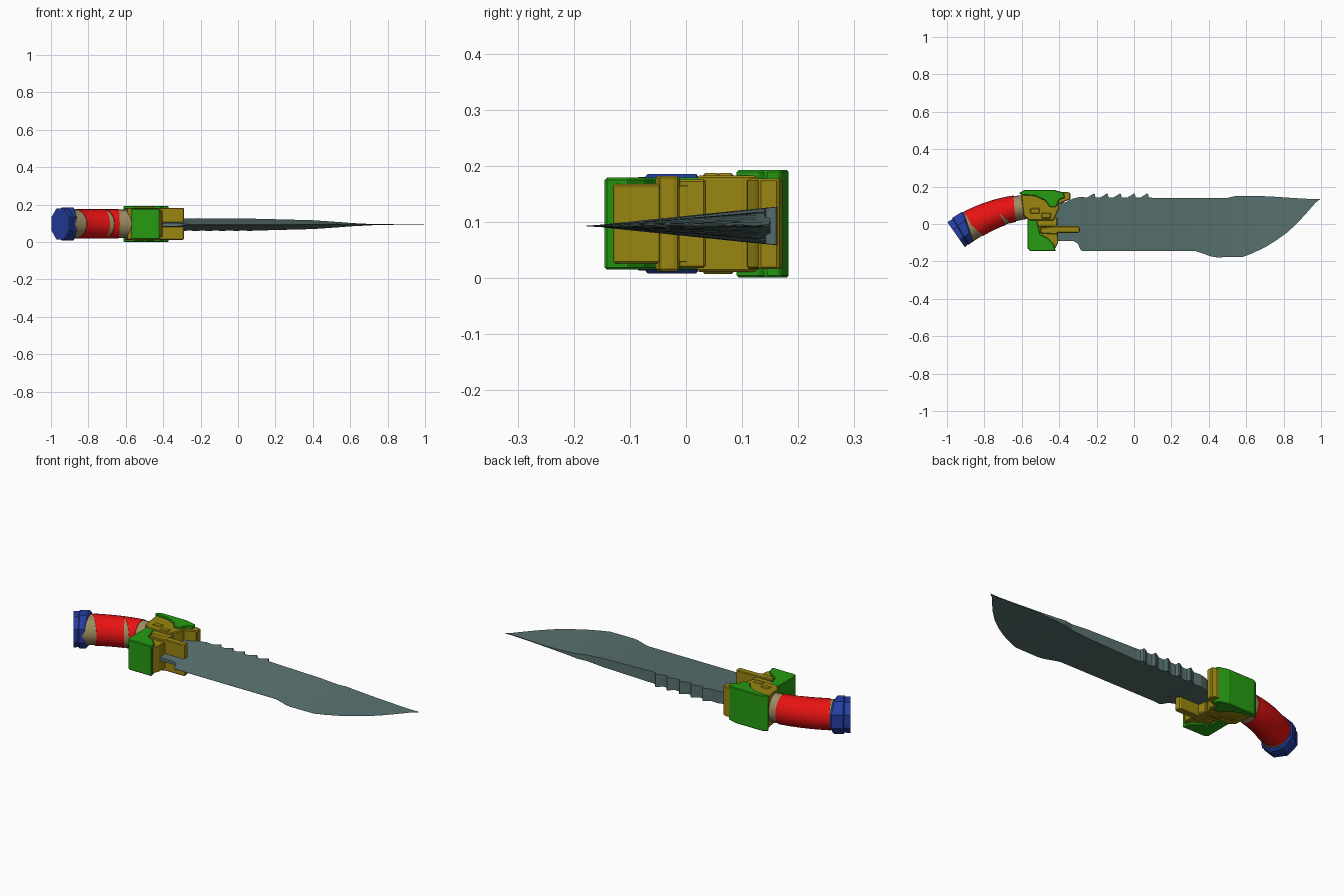
import bpy, bmesh, math
from mathutils import Vector

if "Cube" in bpy.data.objects:
    bpy.data.objects.remove(bpy.data.objects["Cube"])

ZC = 0.097  # mid-plane of grip and guard


def material(name, rgb):
    m = bpy.data.materials.new(name)
    m.diffuse_color = (*rgb, 1)
    m.use_nodes = True
    m.node_tree.nodes["Principled BSDF"].inputs["Base Color"].default_value = m.diffuse_color
    return m


STEEL = material("steel", (0.1, 0.17, 0.165))
GOLD = material("gold", (0.32, 0.24, 0.006))
GREEN = material("green", (0.02, 0.33, 0.006))
RED = material("red", (0.8, 0.006, 0.006))
BLUE = material("blue", (0.02, 0.05, 0.36))
TAN = material("tan", (0.33, 0.26, 0.12))


def loft(name, rings, mat, smooth=False):
    """Skin a list of equal-length point rings and cap both ends."""
    bm = bmesh.new()
    vs = [[bm.verts.new(p) for p in r] for r in rings]
    n = len(rings[0])
    for a, b in zip(vs, vs[1:]):
        for i in range(n):
            j = (i + 1) % n
            bm.faces.new((a[i], a[j], b[j], b[i]))
    bm.faces.new(vs[0][::-1])
    bm.faces.new(vs[-1])
    bmesh.ops.recalc_face_normals(bm, faces=bm.faces)
    me = bpy.data.meshes.new(name)
    bm.to_mesh(me)
    bm.free()
    me.materials.append(mat)
    ob = bpy.data.objects.new(name, me)
    bpy.context.collection.objects.link(ob)
    if smooth:
        bpy.ops.object.select_all(action='DESELECT')
        bpy.context.view_layer.objects.active = ob
        ob.select_set(True)
        bpy.ops.object.shade_smooth_by_angle(angle=math.radians(35))
    return ob


def plate(name, pts, half, mat, bevel=0.004):
    """Extrude an xy outline symmetrically about the mid-plane."""
    ob = loft(name, [[(x, y, ZC + s * half) for x, y in pts] for s in (-1, 1)], mat)
    if bevel:
        b = ob.modifiers.new("bevel", 'BEVEL')
        b.width, b.segments, b.limit_method = bevel, 1, 'ANGLE'
    return ob


def box(name, x0, x1, y0, y1, half, mat):
    return plate(name, [(x0, y0), (x1, y0), (x1, y1), (x0, y1)], half, mat)


def interp(table, x):
    if x <= table[0][0]:
        return table[0][1]
    for (x0, y0), (x1, y1) in zip(table, table[1:]):
        if x <= x1:
            return y0 + (y1 - y0) * (x - x0) / (x1 - x0)
    return table[-1][1]


# Blade: wedge section lofted along x, with a hooked saw on the spine
spine = [(-0.44, 0.11), (-0.37, 0.115), (-0.33, 0.135), (-0.29, 0.145)]
for tip in (-0.21, -0.14, -0.07, 0.005, 0.075):
    spine += [(tip - 0.04, 0.142), (tip - 0.026, 0.15), (tip - 0.005, 0.163), (tip, 0.16), (tip + 0.004, 0.143)]
spine += [(0.1, 0.14), (0.5, 0.14), (0.55, 0.151), (0.72, 0.148), (0.85, 0.139), (0.94, 0.134), (0.995, 0.135)]
edge = [(-0.44, -0.09), (-0.325, -0.09), (-0.3, -0.105), (-0.285, -0.14), (-0.275, -0.145),
        (0.33, -0.145), (0.37, -0.158), (0.41, -0.173), (0.44, -0.178), (0.58, -0.177),
        (0.63, -0.158), (0.7, -0.125), (0.76, -0.088), (0.82, -0.045), (0.88, 0.012),
        (0.93, 0.067), (0.97, 0.113), (0.995, 0.133)]
thick = [(-0.44, 0.033), (0.1, 0.032), (0.4, 0.024), (0.5, 0.017), (0.6, 0.009), (0.72, 0.003), (1, 0.001)]
rings = []
for x in sorted({p[0] for t in (spine, edge, thick) for p in t if p[0] < 1}):
    top, low = interp(spine, x), interp(edge, x)
    h = interp(thick, x) * (top + 0.175) / 0.32
    f = max(0.0, (low + 0.175) / (top + 0.175)) if x < -0.27 else 0.02
    rings.append([(x, low, 0.093 - h * f), (x, top, 0.093 - h), (x, top, 0.093 + h), (x, low, 0.093 + h * f)])
loft("blade", rings, STEEL)

# Guard: green shells
plate("upper_guard", [(-0.615, 0.165), (-0.585, 0.183), (-0.43, 0.183), (-0.375, 0.168), (-0.37, 0.14),
                      (-0.40, 0.13), (-0.415, 0.09), (-0.45, 0.09), (-0.475, 0.125), (-0.53, 0.15), (-0.6, 0.155)],
      0.096, GREEN)
plate("lower_guard", [(-0.57, 0.025), (-0.52, 0.025), (-0.50, -0.055), (-0.46, -0.075), (-0.43, -0.105),
                      (-0.418, -0.145), (-0.555, -0.145), (-0.57, -0.13)], 0.082, GREEN)

# Guard: gold frame, stepped along its height
plate("guard_frame", [(-0.605, 0.158), (-0.40, 0.15), (-0.40, 0.085), (-0.43, 0.02), (-0.56, 0.02), (-0.59, 0.045)],
      0.086, GOLD)
box("guard_waist", -0.545, -0.41, -0.015, 0.035, 0.079, GOLD)
plate("guard_foot", [(-0.53, 0.02), (-0.41, 0.02), (-0.405, -0.10), (-0.42, -0.13), (-0.44, -0.13), (-0.53, -0.06)],
      0.071, GOLD)
plate("lower_prong", [(-0.50, -0.05), (-0.42, -0.055), (-0.405, -0.047), (-0.295, -0.047), (-0.29, -0.04),
                      (-0.29, -0.018), (-0.295, -0.012), (-0.42, -0.012), (-0.50, -0.02)], 0.085, GOLD)
plate("upper_prong", [(-0.43, 0.105), (-0.39, 0.11), (-0.365, 0.123), (-0.34, 0.13), (-0.34, 0.165),
                      (-0.36, 0.172), (-0.43, 0.165)], 0.081, GOLD)
for i, (x, y) in enumerate([(-0.53, 0.07), (-0.47, 0.045)]):
    box(f"guard_block_{i + 1}", x - 0.025, x + 0.025, y - 0.015, y + 0.015, 0.09, GOLD)

# Grip: centre line as a Bezier curve, elliptical section
P = [Vector(p) for p in ((-0.56, 0.092), (-0.68, 0.085), (-0.80, 0.04), (-0.92, -0.035))]


def grip_point(t, a, grow=0.0):
    s = 1 - t
    c = P[0] * s**3 + P[1] * 3 * s * s * t + P[2] * 3 * s * t * t + P[3] * t**3
    d = ((P[1] - P[0]) * s * s + (P[2] - P[1]) * 2 * s * t + (P[3] - P[2]) * t * t).normalized()
    r = (0.063 + 0.019 * t + grow) * math.cos(a)
    return (c.x + d.y * r, c.y - d.x * r, ZC + (0.076 + grow) * math.sin(a))


ANG = [2 * math.pi * i / 24 for i in range(24)]


def sleeve(name, t0, t1, mat, grow):
    """Tube along the grip; its end positions may vary with the angle."""
    loft(name, [[grip_point(t0(a) + (t1(a) - t0(a)) * k / 8, a, grow) for a in ANG] for k in range(9)], mat, True)


def belly(a):  # 1 on the edge side of the grip, 0 on the spine side
    return max(0.0, -math.cos(a))


sleeve("grip_core", lambda a: 0, lambda a: 1, TAN, 0)
sleeve("front_wrap", lambda a: 0.22 - 0.02 * math.cos(a),
       lambda a: 0.455 - 0.13 * belly(a), RED, 0.003)
sleeve("rear_wrap", lambda a: 0.455 - 0.05 * belly(a),
       lambda a: 0.86 - 0.07 * belly(a), RED, 0.003)


# Pommel: octagonal cap, slanted, with a stepped end
def octagon(x, y, tilt, ry, rz):
    u = Vector((-math.sin(tilt), math.cos(tilt)))
    out = []
    for i in range(8):
        a = math.pi / 8 + i * math.pi / 4
        r = ry * math.cos(a) / math.cos(math.pi / 8)
        out.append((x + u.x * r, y + u.y * r, ZC + rz * math.sin(a) / math.cos(math.pi / 8)))
    return out


loft("pommel", [octagon(-0.886, -0.012, -math.radians(-18), 0.078, 0.082),
                octagon(-0.893, -0.015, math.radians(20), 0.084, 0.089),
                octagon(-0.925, -0.038, math.radians(31), 0.085, 0.089),
                octagon(-0.929, -0.041, math.radians(32), 0.079, 0.083),
                octagon(-0.951, -0.057, math.radians(35), 0.082, 0.083)], BLUE)
